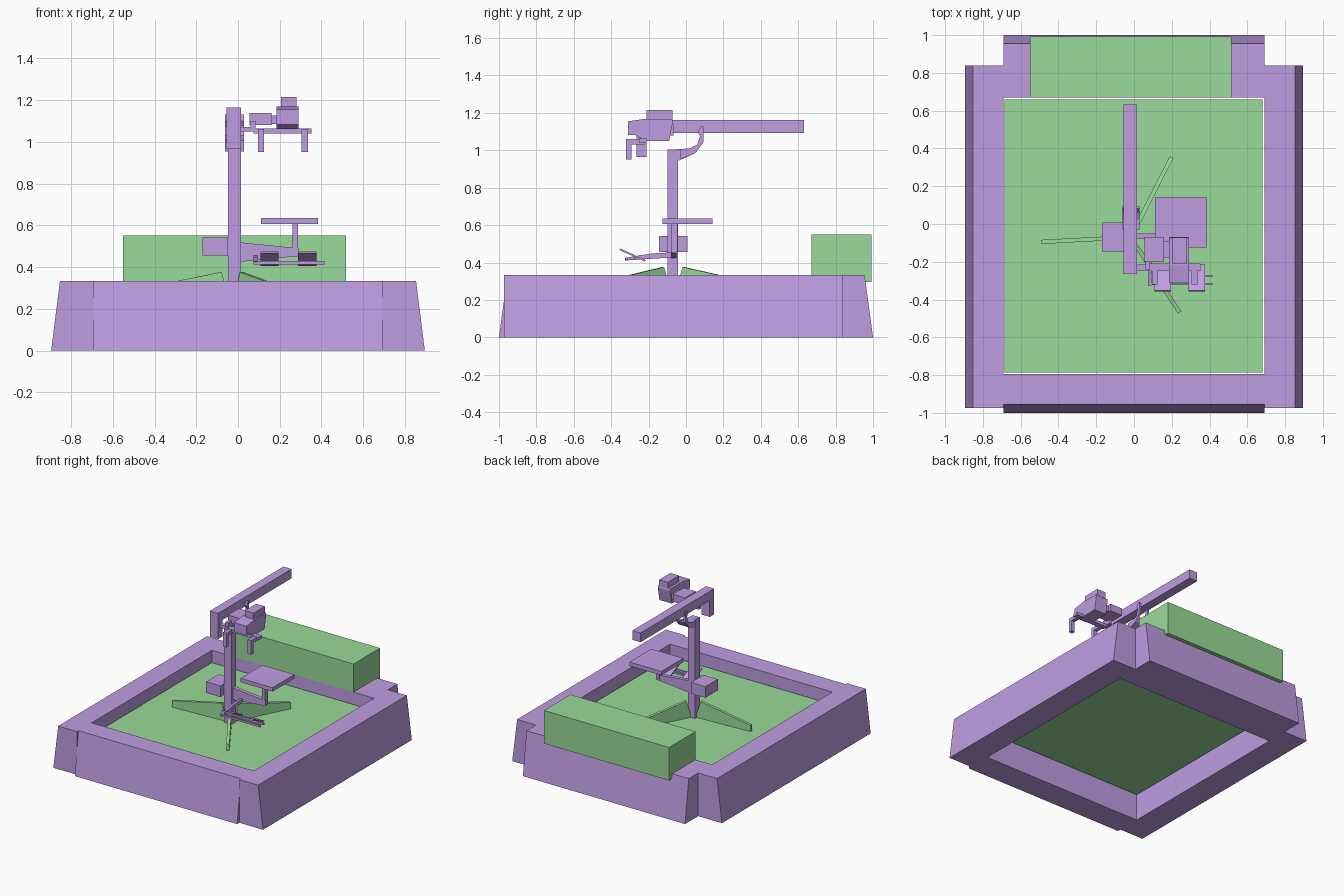
import bpy, bmesh, math
from mathutils import Matrix, Vector


def material(name, rgb):
    m = bpy.data.materials.new(name)
    m.diffuse_color = (*rgb, 1)
    return m


PURPLE = material("purple", (0.52, 0.34, 0.76))
GREEN = material("green", (0.32, 0.70, 0.32))


def prism(name, profile, lo, hi, axis="X", mat=PURPLE, matrix=None):
    """Extrude a 2D profile along an axis: X uses (y, z), Y uses (x, z)."""
    def point(p, t):
        return Vector((t, p[0], p[1]) if axis == "X" else (p[0], t, p[1]))
    bm = bmesh.new()
    a = [bm.verts.new(point(p, lo)) for p in profile]
    b = [bm.verts.new(point(p, hi)) for p in profile]
    bm.faces.new(a)
    bm.faces.new(b[::-1])
    n = len(profile)
    for i in range(n):
        bm.faces.new((a[i], b[i], b[(i + 1) % n], a[(i + 1) % n]))
    if matrix:
        bm.transform(matrix)
    bmesh.ops.recalc_face_normals(bm, faces=bm.faces)
    me = bpy.data.meshes.new(name)
    bm.to_mesh(me)
    bm.free()
    ob = bpy.data.objects.new(name, me)
    me.materials.append(mat)
    bpy.context.collection.objects.link(ob)
    return ob


def box(name, x, y, z, mat=PURPLE):
    return prism(name, [(y[0], z[0]), (y[1], z[0]), (y[1], z[1]), (y[0], z[1])], *x, mat=mat)


# Base frame: four walls with sloped outer faces
H = 0.333
for side, s in (("left", -1), ("right", 1)):
    prism(side + "_wall", [(s * 0.692, 0), (s * 0.895, 0), (s * 0.853, H), (s * 0.692, H)],
          -0.973, 0.84, "Y")
prism("front_wall", [(-1, 0), (-0.795, 0), (-0.795, H), (-0.955, H)], -0.692, 0.692)
prism("back_wall", [(1, 0), (0.67, 0), (0.67, H), (0.955, H)], -0.692, 0.692)

# Floor panel and rear box
box("floor_panel", (-0.685, 0.68), (-0.785, 0.66), (0.2, 0.243), GREEN)
box("rear_box", (-0.55, 0.517), (0.67, 0.992), (0.295, 0.55), GREEN)

# Column with three tapered feet
box("column", (-0.048, 0.014), (-0.10, -0.043), (0.243, 1.0))
for i, deg in enumerate((63, 183, 303)):
    m = Matrix.Translation((-0.017, -0.07, 0)) @ Matrix.Rotation(math.radians(deg), 4, "Z")
    prism(f"foot_{i + 1}", [(0.03, 0.245), (0.475, 0.245), (0.475, 0.293), (0.063, 0.376), (0.03, 0.27)],
          -0.011, 0.011, "Y", GREEN, m)

# Forked hook holding the beam
hook = [(-0.03, 0.953), (0.05, 0.985), (0.092, 1.04), (0.096, 1.125),
        (0.082, 1.13), (0.062, 1.10), (0.075, 1.075), (0.06, 1.03), (0.02, 1.01), (-0.03, 1.007)]
prism("hook_left_prong", hook, -0.062, -0.045)
prism("hook_right_prong", hook, 0.012, 0.029)
prism("hook_base", [(-0.10, 0.945), (-0.04, 0.945), (0.05, 0.985), (0.07, 1.02), (0.02, 1.01), (-0.10, 1.003)],
      -0.048, 0.014)

# Beam with drop block at the front end
prism("beam", [(-0.265, 0.965), (-0.21, 0.965), (-0.21, 1.092), (0.632, 1.092), (0.632, 1.163), (-0.265, 1.163)],
      -0.055, 0.015)

# Viewing head and its mounts
prism("head_body", [(-0.31, 1.083), (-0.27, 1.083), (-0.22, 1.05), (-0.09, 1.05), (-0.07, 1.155),
                    (-0.075, 1.168), (-0.22, 1.168), (-0.31, 1.155)], 0.185, 0.29)
box("head_cap", (0.205, 0.28), (-0.21, -0.072), (1.165, 1.215))
box("head_mount", (0.055, 0.16), (-0.20, -0.068), (1.08, 1.137))
box("head_mount_link", (0.15, 0.19), (-0.18, -0.09), (1.085, 1.125))
box("head_side_pin", (0.01, 0.085), (-0.245, -0.215), (1.048, 1.07))
box("head_riser", (0.06, 0.085), (-0.24, -0.17), (1.05, 1.10))

# Hand grips
box("grip_bar", (0.075, 0.352), (-0.25, -0.21), (1.04, 1.063))
for side, x in (("left", 0.095), ("right", 0.305)):
    prism(side + "_grip", [(-0.32, 0.95), (-0.292, 0.95), (-0.292, 1.032), (-0.22, 1.032),
                           (-0.22, 1.06), (-0.32, 1.06)], x, x + 0.03)

# Counterweight, seat arm, post and seat
box("counterweight", (-0.17, -0.048), (-0.145, 0.007), (0.455, 0.541))
prism("seat_arm", [(0.01, 0.425), (0.29, 0.452), (0.29, 0.49), (0.01, 0.518)], -0.08, -0.05, "Y")
box("seat_post", (0.26, 0.288), (-0.08, -0.045), (0.46, 0.61))
box("seat", (0.11, 0.383), (-0.125, 0.142), (0.605, 0.635))

# Footrest frame with two tilted pedals
prism("footrest_arm", [(-0.06, 0.428), (-0.06, 0.455), (-0.19, 0.448), (-0.325, 0.425), (-0.325, 0.411)],
      0.075, 0.093)
for y in (-0.275, -0.318):
    box("footrest_bar", (0.08, 0.415), (y - 0.006, y + 0.006), (0.413, 0.428))
for side, x in (("left", 0.108), ("right", 0.288)):
    prism(side + "_pedal", [(-0.357, 0.467), (-0.22, 0.405), (-0.215, 0.413), (-0.352, 0.475)], x, x + 0.087)
